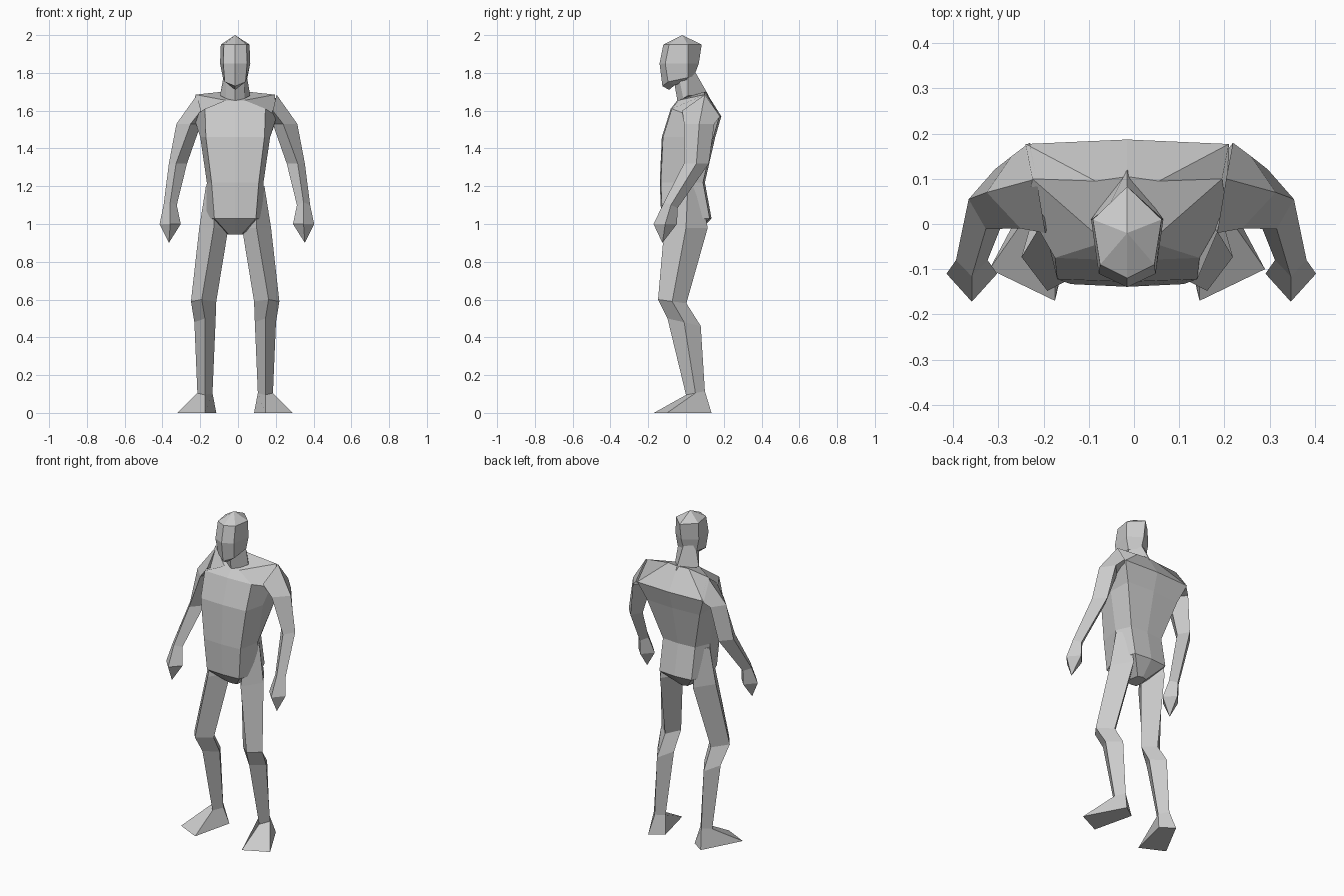
import bpy
import bmesh
from mathutils import Vector

# Remove only the default cube
default_cube = bpy.data.objects.get("Cube")
if default_cube:
    bpy.data.objects.remove(default_cube, do_unlink=True)

# One plain clay material for the whole figure
clay = bpy.data.materials.new("clay grey")
clay.use_nodes = True
clay.diffuse_color = (.6, .6, .6, 1)
for node in clay.node_tree.nodes:
    if node.type == 'BSDF_PRINCIPLED':
        node.inputs["Base Color"].default_value = clay.diffuse_color
        node.inputs["Roughness"].default_value = .8

BODY_AXIS = -.015
ARM_AXIS = -.006


def loft(name, sections, axis=BODY_AXIS, side=1):
    """Skin a list of sections; a section of one point closes to a tip."""
    bm = bmesh.new()
    rings = []
    for section in sections:
        ring = [bm.verts.new((axis + side * x, y, z)) for x, y, z in section]
        rings.append(ring)
    for lower, upper in zip(rings, rings[1:]):
        count = max(len(lower), len(upper))
        for i in range(count):
            j = (i + 1) % count
            if len(upper) == 1:
                bm.faces.new((lower[i], lower[j], upper[0]))
            elif len(lower) == 1:
                bm.faces.new((lower[0], upper[j], upper[i]))
            else:
                bm.faces.new((lower[i], lower[j], upper[j], upper[i]))
    for end in (rings[0], rings[-1]):
        if len(end) > 1:
            bm.faces.new(end)
    bmesh.ops.recalc_face_normals(bm, faces=bm.faces)
    mesh = bpy.data.meshes.new(name)
    bm.to_mesh(mesh)
    bm.free()
    mesh.materials.append(clay)
    part = bpy.data.objects.new(name, mesh)
    bpy.context.collection.objects.link(part)
    return part


def both_sides(name, sections, axis=BODY_AXIS):
    """Build a limb part on the left (+x) and mirror it to the right."""
    loft("left_" + name, sections, axis, side=1)
    loft("right_" + name, sections, axis, side=-1)


def mirrored(half):
    """Complete a half outline running from front centre to back centre."""
    return half + [(-x, y, z) for x, y, z in reversed(half[1:-1])]


def trunk(z, front, back, front_w, side_w, back_w, side_y=0, side_z=0, front_z=0):
    """Eight-sided body section with its own width at front, side and back."""
    return mirrored([
        (0, front - .006, z + front_z),
        (front_w, front, z + front_z),
        (side_w, side_y, z + side_z),
        (back_w, back - .01, z),
        (0, back, z),
    ])


def skull(z, front, back, front_w, side_w, front_z=0, inset=.03):
    """Six-sided head section with a ridge down the face and the nape."""
    return mirrored([
        (0, front, z + front_z),
        (front_w, front + inset, z + front_z / 2),
        (side_w, .01, z),
        (0, back, z),
    ])


def diamond(x, y, z, w, d, tilt=0, twist=0):
    """Four-sided limb section: front, outer, back, inner."""
    return [
        (x - twist, y - d, z + tilt),
        (x + w, y, z),
        (x + twist, y + d, z - tilt),
        (x - w, y, z),
    ]


# Torso, from the crotch up to the base of the neck
loft("torso", [
    trunk(z=.945, front=-.04, back=.06, front_w=.035, side_w=.04, back_w=.03),
    trunk(z=1.03, front=-.125, back=.135, front_w=.11, side_w=.16, back_w=.11),
    trunk(z=1.22, front=-.133, back=.10, front_w=.125, side_w=.15, back_w=.11),
    trunk(z=1.46, front=-.122, back=.155, front_w=.155, side_w=.185, back_w=.18),
    trunk(z=1.57, front=-.075, back=.187, front_w=.16, side_w=.22, back_w=.225,
          side_y=.03, front_z=.04),
    trunk(z=1.70, front=-.04, back=.105, front_w=.05, side_w=.21, back_w=.07,
          side_y=.10, side_z=-.015, front_z=-.045),
])

# Neck, leaning forward into the head
loft("neck", [
    skull(z=1.68, front=-.045, back=.12, front_w=.05, side_w=.08, front_z=-.03),
    skull(z=1.82, front=-.075, back=.04, front_w=.045, side_w=.055),
])

# Head, from the jaw up to the crown
loft("head", [
    skull(z=1.76, front=-.09, back=.03, front_w=.03, side_w=.05, front_z=-.05),
    skull(z=1.775, front=-.125, back=.04, front_w=.055, side_w=.065, front_z=-.045),
    skull(z=1.85, front=-.14, back=.068, front_w=.063, side_w=.08),
    skull(z=1.95, front=-.12, back=.083, front_w=.06, side_w=.076),
    [(0, -.02, 2)],
])

# Arms, from the shoulder cap down to the wrist
shoulder_cap = [
    (.19, -.02, 1.6),
    (.21, .10, 1.685),
    (.225, .18, 1.57),
    (.15, .08, 1.5),
]
wrist = diamond(x=.353, y=-.08, z=1.1, w=.035, d=.036, tilt=.015)
both_sides("arm", [
    shoulder_cap,
    diamond(x=.255, y=.07, z=1.53, w=.065, d=.08, twist=.01),
    diamond(x=.312, y=.055, z=1.32, w=.048, d=.066, twist=-.01),
    wrist,
], ARM_AXIS)

# Hands, closing to a point at the fingers
both_sides("hand", [
    wrist,
    diamond(x=.353, y=-.11, z=1, w=.056, d=.062),
    [(.36, -.125, .9)],
], ARM_AXIS)

# Legs, from the hip down to the ankle
ankle = diamond(x=.16, y=.05, z=.105, w=.04, d=.05, tilt=-.01)
both_sides("leg", [
    diamond(x=.11, y=.01, z=1.2, w=.045, d=.06),
    diamond(x=.113, y=0, z=.98, w=.077, d=.115),
    diamond(x=.167, y=-.073, z=.59, w=.067, d=.075, tilt=.01, twist=-.01),
    diamond(x=.16, y=-.01, z=.48, w=.056, d=.088, tilt=.02),
    ankle,
])

# Feet, turned outward
sole = [
    (.16, -.17, 0),
    (.305, -.10, 0),
    (.18, .135, 0),
    (.10, .08, 0),
]
both_sides("foot", [ankle, sole])
